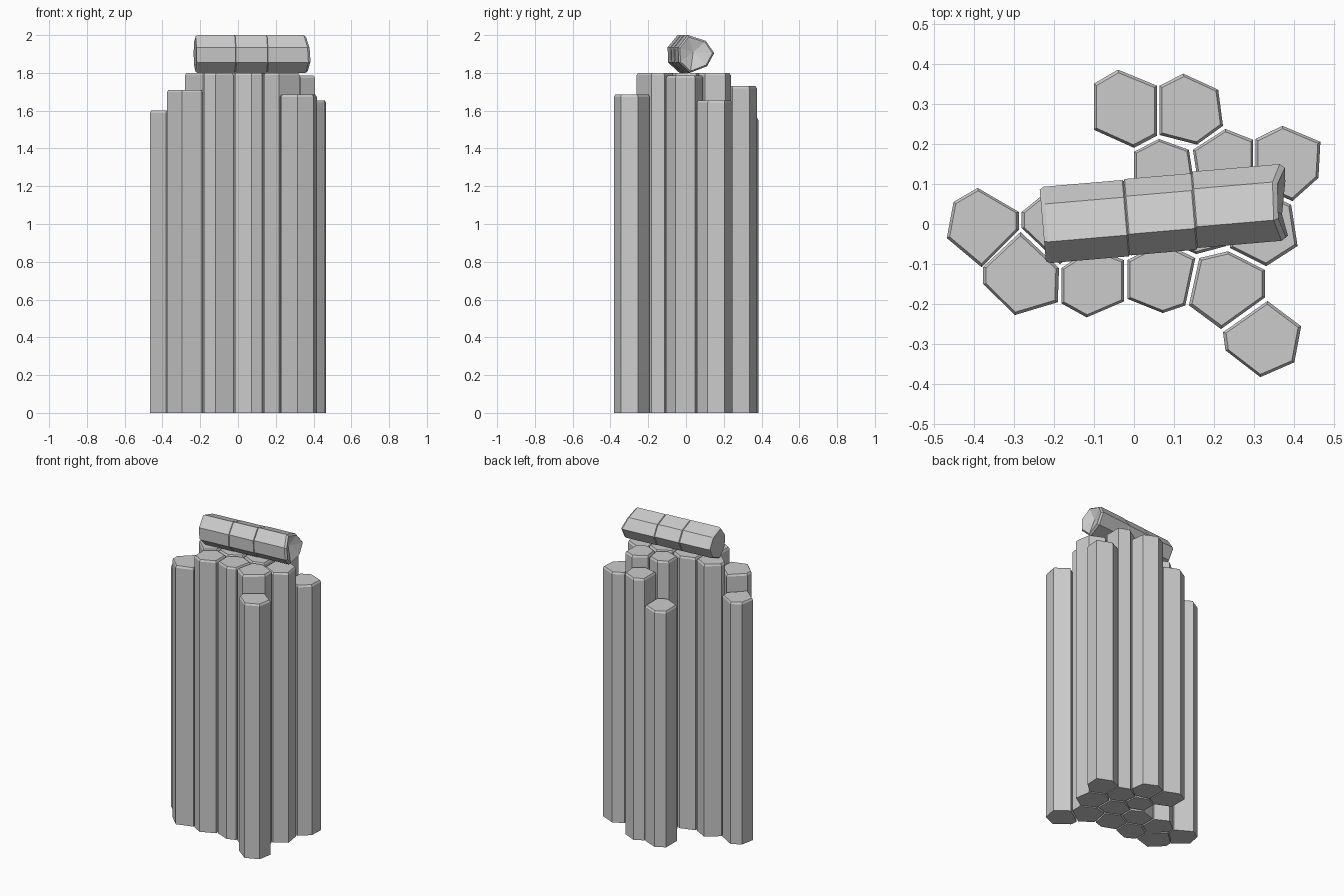
import bpy, bmesh
from mathutils import Vector, Matrix
from math import radians

if "Cube" in bpy.data.objects:
    bpy.data.objects.remove(bpy.data.objects["Cube"])

stone = bpy.data.materials.new("pale grey stone")
stone.diffuse_color = (0.6, 0.6, 0.6, 1)
stone.use_nodes = True
stone.node_tree.nodes["Principled BSDF"].inputs["Base Color"].default_value = stone.diffuse_color


def finish(name, bm):
    bmesh.ops.recalc_face_normals(bm, faces=bm.faces)
    me = bpy.data.meshes.new(name)
    bm.to_mesh(me)
    bm.free()
    me.materials.append(stone)
    ob = bpy.data.objects.new(name, me)
    bpy.context.collection.objects.link(ob)
    return ob


def bridge(bm, a, b):
    n = len(a)
    for i in range(n):
        bm.faces.new((a[i], a[(i + 1) % n], b[(i + 1) % n], b[i]))


def column(name, top, outline):
    """Upright prism with a narrow chamfer around its top."""
    bm = bmesh.new()
    c = sum((Vector(p) for p in outline), Vector((0, 0))) / len(outline)
    rings = []
    for z, s in ((0, 1), (top - 0.012, 1), (top, 0.92)):
        rings.append([bm.verts.new((*(c + (Vector(p) - c) * s), z)) for p in outline])
    bridge(bm, rings[0], rings[1])
    bridge(bm, rings[1], rings[2])
    bm.faces.new(rings[0])
    bm.faces.new(rings[2])
    finish(name, bm)


# Standing columns: height and six-sided outline
column("back_left_column", 1.56, [(-.04, .385), (.057, .345), (.057, .22), (0, .19), (-.1, .235), (-.1, .35)])
column("back_right_column", 1.73, [(.123, .375), (.21, .335), (.222, .245), (.157, .198), (.064, .222), (.064, .345)])
column("rear_inner_column", 1.8, [(.062, .212), (.137, .185), (.15, .1), (.085, .06), (0, .09), (0, .18)])
column("rear_outer_column", 1.8, [(.228, .237), (.297, .21), (.297, .1), (.235, .065), (.16, .1), (.147, .185)])
column("far_right_column", 1.655, [(.37, .245), (.465, .205), (.46, .115), (.395, .057), (.303, .1), (.303, .212)])
column("right_column", 1.785, [(.392, .048), (.408, -.055), (.33, -.105), (.24, -.06), (.24, .055), (.3, .09)])
column("far_left_column", 1.6, [(-.39, .09), (-.287, .03), (-.287, -.015), (-.38, -.108), (-.467, -.035), (-.45, .055)])
column("left_column", 1.8, [(-.2, .095), (-.28, .03), (-.28, -.01), (-.185, -.1), (-.115, -.055), (-.115, .05)])
column("front_left_column", 1.71, [(-.283, -.02), (-.187, -.11), (-.19, -.195), (-.297, -.227), (-.376, -.15), (-.376, -.107)])
column("front_mid_left_column", 1.8, [(-.181, -.11), (-.181, -.198), (-.118, -.233), (-.025, -.193), (-.025, -.09), (-.105, -.06)])
column("front_mid_right_column", 1.8, [(-.016, -.09), (-.016, -.187), (.072, -.222), (.128, -.203), (.153, -.085), (.07, -.045)])
column("front_right_column", 1.8, [(.163, -.085), (.235, -.068), (.327, -.115), (.327, -.183), (.217, -.262), (.137, -.203)])
column("front_corner_column", 1.685, [(.333, -.192), (.417, -.255), (.4, -.345), (.315, -.382), (.228, -.315), (.222, -.27)])
column("core_left_column", 1.8, [(-.105, .05), (-.01, .08), (.06, .045), (.06, -.035), (-.02, -.08), (-.105, -.05)])
column("core_right_column", 1.8, [(.07, .045), (.155, .09), (.23, .055), (.23, -.055), (.155, -.075), (.07, -.035)])

# Fallen column: seven-sided profile swept along a slightly turned axis
profile = [(.103, .005), (.06, .07), (-.035, .1), (-.088, .035), (-.085, -.045), (-.025, -.1), (.065, -.065)]
turn = Matrix.Translation((.072, .015, 1.9)) @ Matrix.Rotation(radians(4.9), 4, 'Z')


def ring(bm, x, s, shift=0, jag=None):
    return [bm.verts.new(turn @ Vector((x + (jag[i] if jag else 0), u * s + shift, w * s)))
            for i, (u, w) in enumerate(profile)]


bm = bmesh.new()
rough = (.012, -.01, -.015, .0, .005, -.005, .01)
sections = [(-.3, .94, 0, None), (-.29, 1, 0, None), (-.093, 1, 0, None), (-.09, .96, 0, None),
            (-.087, 1, .002, None), (.077, 1, .002, None), (.08, .96, .004, None),
            (.083, 1, .006, None), (.29, 1, .006, rough), (.302, .9, .006, rough)]
rings = [ring(bm, *s) for s in sections]
for a, b in zip(rings, rings[1:]):
    bridge(bm, a, b)
bm.faces.new(rings[0])
# Broken right end, fanned into a hollow
tip = bm.verts.new(turn @ Vector((.27, 0, .01)))
last = rings[-1]
for i in range(len(last)):
    bm.faces.new((last[i], last[(i + 1) % len(last)], tip))
finish("fallen_column", bm)
